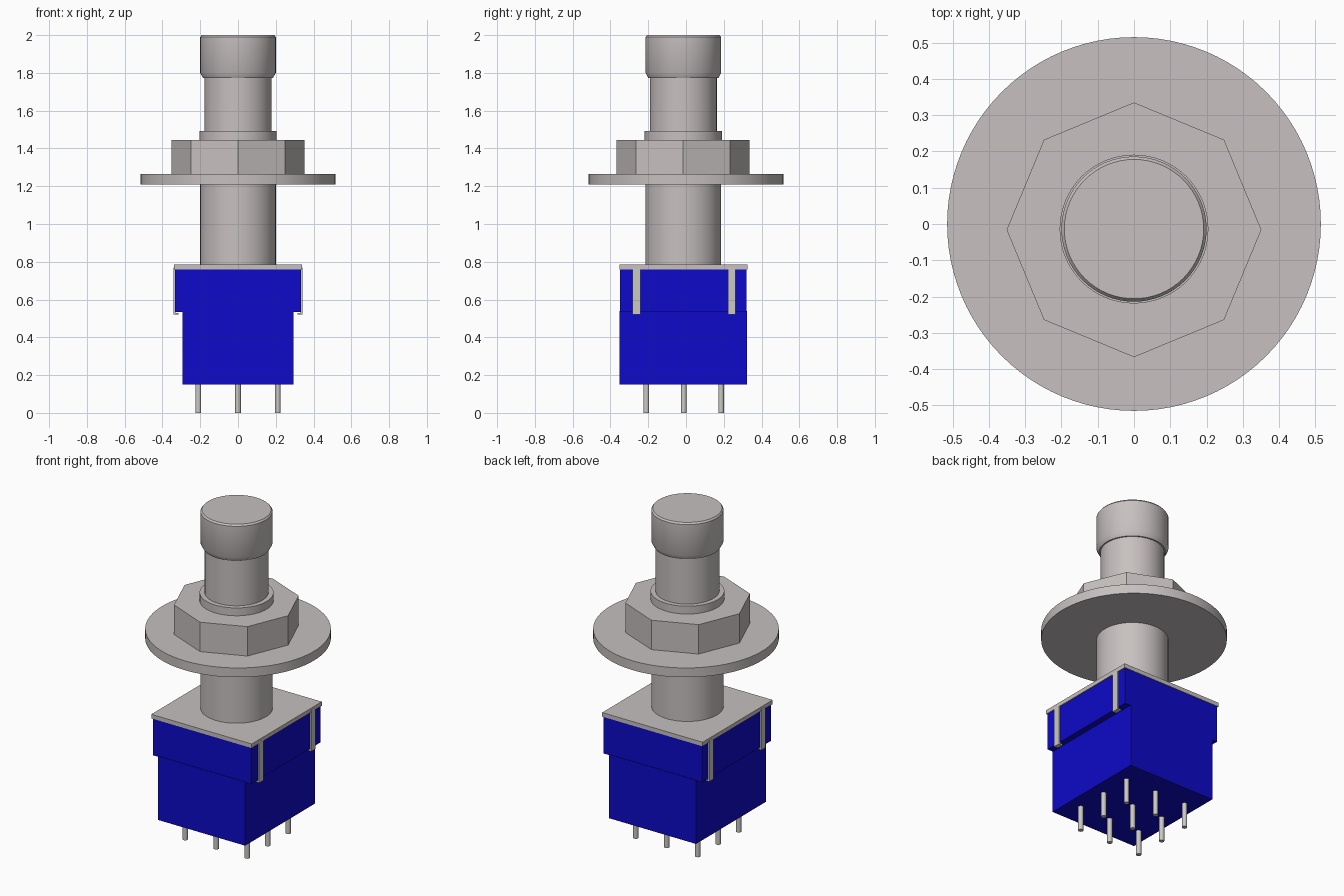
import bpy
import bmesh
import math

old = bpy.data.objects.get("Cube")
if old:
    bpy.data.objects.remove(old, do_unlink=True)

CY = -0.014  # axis of the switch, slightly in front of the washer's centre


def material(name, rgb):
    m = bpy.data.materials.new(name)
    m.use_nodes = True
    m.diffuse_color = (*rgb, 1)
    bsdf = next(n for n in m.node_tree.nodes if n.type == 'BSDF_PRINCIPLED')
    bsdf.inputs["Base Color"].default_value = (*rgb, 1)
    return m


METAL = material("grey metal", (0.57, 0.53, 0.525))
TIN = material("pale tin", (0.60, 0.585, 0.54))
BLUE = material("blue plastic", (0.004, 0.003, 0.58))


def finish(name, bm, mat, smooth=False):
    bmesh.ops.recalc_face_normals(bm, faces=bm.faces)
    me = bpy.data.meshes.new(name)
    bm.to_mesh(me)
    bm.free()
    me.materials.append(mat)
    ob = bpy.data.objects.new(name, me)
    bpy.context.collection.objects.link(ob)
    if smooth:
        bpy.ops.object.select_all(action='DESELECT')
        ob.select_set(True)
        bpy.context.view_layer.objects.active = ob
        bpy.ops.object.shade_smooth_by_angle(angle=math.radians(30))
    return ob


def box(name, x, y, z, mat):
    """Box from (min, max) ranges."""
    bm = bmesh.new()
    bmesh.ops.create_cube(bm, size=1)
    for v in bm.verts:
        v.co = [r[0] if c < 0 else r[1] for c, r in zip(v.co, (x, y, z))]
    return finish(name, bm, mat)


def turned(name, profile, mat, x=0.0, y=CY, sides=64):
    """Closed solid turned from (radius, height) pairs, bottom to top."""
    bm = bmesh.new()
    rings = []
    for r, z in profile:
        rings.append([bm.verts.new((x + r * math.cos(a), y + r * math.sin(a), z))
                      for a in (2 * math.pi * i / sides for i in range(sides))])
    for lo, hi in zip(rings, rings[1:]):
        for i in range(sides):
            j = (i + 1) % sides
            bm.faces.new((lo[i], lo[j], hi[j], hi[i]))
    bm.faces.new(rings[0][::-1])
    bm.faces.new(rings[-1])
    return finish(name, bm, mat, smooth=True)


# Housing
box("lower_housing", (-0.295, 0.295), (CY - 0.338, CY + 0.338), (0.15, 0.54), BLUE)
box("upper_housing", (-0.333, 0.333), (CY - 0.335, CY + 0.335), (0.535, 0.762), BLUE)
box("cover_plate", (-0.34, 0.34), (CY - 0.339, CY + 0.339), (0.76, 0.785), METAL)

# Clips folding down from the cover plate and hooking under the upper housing
for side, s in (("left", 1), ("right", -1)):
    for place, y in (("front", -0.262), ("back", 0.242)):
        profile = [(0.331, 0.77), (0.341, 0.77), (0.341, 0.52),
                   (0.314, 0.52), (0.314, 0.529), (0.331, 0.529)]
        bm = bmesh.new()
        base = bm.faces.new([bm.verts.new((s * px, y - 0.02, pz)) for px, pz in profile])
        out = bmesh.ops.extrude_face_region(bm, geom=[base])["geom"]
        for v in out:
            if isinstance(v, bmesh.types.BMVert):
                v.co.y += 0.04
        finish(f"clip_{place}_{side}", bm, TIN)

# Terminal pins in a three by three grid
for row in range(3):
    for col in range(3):
        turned(f"pin_{row + 1}_{col + 1}", [(0.015, 0.0), (0.015, 0.16)], TIN,
               x=(col - 1) * 0.21, y=-0.012 + (row - 1) * 0.198, sides=16)

# Bushing, washer and nut
turned("bushing", [(0.2, 0.78), (0.2, 1.3)], METAL)
turned("collar", [(0.205, 1.3), (0.205, 1.493)], METAL)
turned("washer", [(0.515, 1.208), (0.515, 1.265)], METAL, y=0.0, sides=96)
turned("nut", [(0.351, 1.25), (0.351, 1.445)], METAL, y=-0.016, sides=8)

# Plunger and its button cap
turned("plunger", [(0.177, 1.48), (0.177, 1.79)], METAL)
turned("button_cap", [(0.185, 1.772), (0.2, 1.8), (0.2, 1.99), (0.192, 2.0)], METAL)
